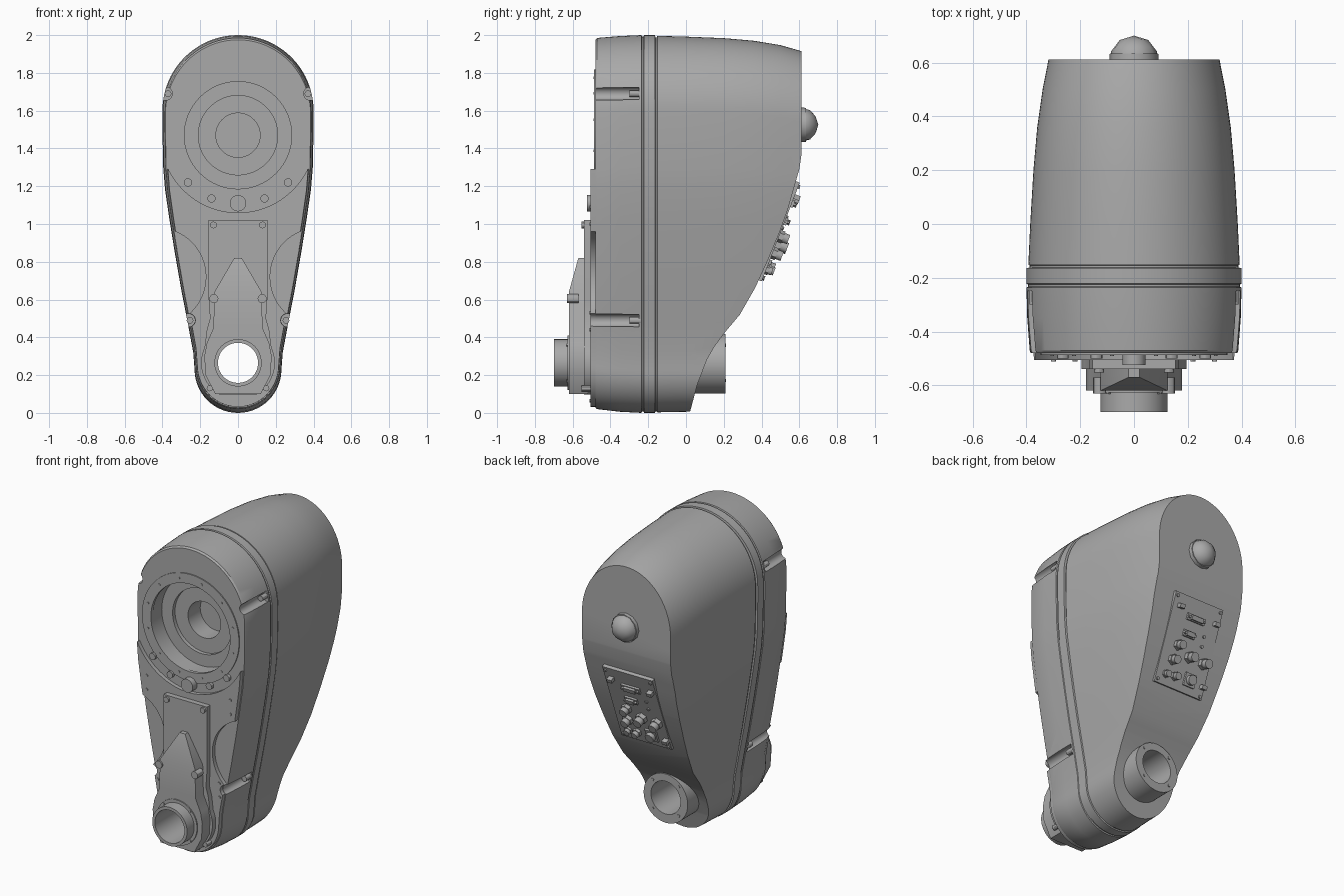
import bpy, bmesh
from math import sin, cos, pi, radians
from mathutils import Matrix, Vector

if "Cube" in bpy.data.objects:
    bpy.data.objects.remove(bpy.data.objects["Cube"], do_unlink=True)

grey = bpy.data.materials.new("housing grey")
grey.use_nodes = True
grey.diffuse_color = (0.4, 0.4, 0.4, 1)
grey.node_tree.nodes["Principled BSDF"].inputs["Base Color"].default_value = (0.4, 0.4, 0.4, 1)
parts = []
HUB_Z, BORE_Z = 0.265, 1.47


def make(name, bm):
    bmesh.ops.recalc_face_normals(bm, faces=bm.faces)
    mesh = bpy.data.meshes.new(name)
    bm.to_mesh(mesh)
    bm.free()
    mesh.materials.append(grey)
    ob = bpy.data.objects.new(name, mesh)
    bpy.context.collection.objects.link(ob)
    parts.append(ob)
    return ob


def loft(name, sections):
    """Skin closed loops of equal length and cap both ends."""
    bm = bmesh.new()
    rows = [[bm.verts.new(p) for p in s] for s in sections]
    for a, b in zip(rows, rows[1:]):
        for i in range(len(a)):
            j = (i + 1) % len(a)
            bm.faces.new((a[i], a[j], b[j], b[i]))
    bm.faces.new(rows[0])
    bm.faces.new(rows[-1])
    return make(name, bm)


def prism(name, pts, y0, y1):
    return loft(name, [[(x, y, z) for x, z in pts] for y in (y0, y1)])


def rod(name, r, y0, y1, x=0, z=0, seg=64, r_back=None):
    bm = bmesh.new()
    m = Matrix.Translation((x, (y0 + y1) / 2, z)) @ Matrix.Rotation(radians(-90), 4, 'X')
    bmesh.ops.create_cone(bm, cap_ends=True, segments=seg, radius1=r,
                          radius2=r_back or r, depth=y1 - y0, matrix=m)
    return make(name, bm)


def box(name, size, matrix):
    bm = bmesh.new()
    bmesh.ops.create_cube(bm, size=1, matrix=matrix @ Matrix.Diagonal((*size, 1)))
    return make(name, bm)


def cut(target, *cutters):
    bpy.context.view_layer.objects.active = target
    for c in cutters:
        mod = target.modifiers.new("cut", 'BOOLEAN')
        mod.operation, mod.solver, mod.object = 'DIFFERENCE', 'EXACT', c
        bpy.ops.object.modifier_apply(modifier=mod.name)
        parts.remove(c)
        bpy.data.objects.remove(c, do_unlink=True)


def mirrored(right):
    """Close a right-hand outline with its mirror image."""
    return right + [(-x, z) for x, z in reversed(right) if x > 0.001]


def arc(cz, r, a0, a1, n):
    return [(r * cos(radians(a0 + (a1 - a0) * i / n)),
             cz + r * sin(radians(a0 + (a1 - a0) * i / n))) for i in range(n + 1)]


side = [(0.4, 1.5), (0.396, 1.3), (0.386, 1.18), (0.364, 1.03), (0.335, 0.85),
        (0.3, 0.65), (0.265, 0.47), (0.237, 0.32)]
TEARDROP = mirrored(arc(1.6, 0.4, 90, 0, 20) + side + arc(0.23, 0.23, 0, -90, 14))


def outline(y, width, top, bottom):
    s = width / 0.4
    return [(x * s, y, bottom + z * (top - bottom) / 2) for x, z in TEARDROP]


def hole(name, r, y1, x=0, z=BORE_Z):
    return rod(name, r, -1, y1, x, z)


# Main housing: front shell, seam grooves, belt and tapering rear shell
body = loft("housing", [outline(*s) for s in (
    (-0.48, 0.384, 1.975, 0.027), (-0.47, 0.388, 1.985, 0.02), (-0.35, 0.397, 1.995, 0.006),
    (-0.236, 0.4, 2, 0), (-0.233, 0.394, 1.992, 0.007), (-0.225, 0.394, 1.992, 0.007),
    (-0.222, 0.4, 2, 0), (-0.164, 0.4, 2, 0), (-0.162, 0.388, 1.988, 0.008),
    (-0.154, 0.388, 1.988, 0.008), (-0.152, 0.393, 1.996, 0.003), (0, 0.386, 1.992, 0.006),
    (0.2, 0.374, 1.984, 0.012), (0.36, 0.36, 1.97, 0.02), (0.5, 0.34, 1.947, 0.03),
    (0.612, 0.318, 1.915, 0.04))])

# Curved underside of the rear shell
back = [(0.625, 1.44), (0.61, 1.36), (0.6, 1.29), (0.577, 1.21), (0.54, 1.08), (0.497, 0.96),
        (0.43, 0.8), (0.365, 0.66), (0.285, 0.52), (0.205, 0.425), (0.15, 0.35), (0.11, 0.28),
        (0.06, 0.15), (0.02, 0), (0.02, -0.2), (1, -0.2), (1, 1.44)]
cut(body, loft("back_cutter", [[(x, y, z) for y, z in back] for x in (-1, 1)]))

# Stepped bore and through hole
cut(body, hole("bore", 0.288, -0.37), hole("bore_step", 0.21, -0.345),
    hole("bore_centre", 0.117, -0.22), hole("through", 0.112, 1, 0, HUB_Z))

# Raised lower front face with scalloped sides
face = loft("lower_front_face", [outline(y, w, 1.97, 0.032) for y, w in ((-0.506, 0.375), (-0.46, 0.381))])
cut(face, box("top_trim", (2, 1, 1), Matrix.Translation((0, -0.5, 1.79))),
    hole("round_trim", 0.41, 0), hole("through", 0.112, 1, 0, HUB_Z))
for s in (-1, 1):
    cut(face, hole("scallop", 0.26, 0, s * 0.43, 0.72), hole("slot", 0.036, 0, s * 0.262, 0.49))
    for x, z in ((0.382, 1.69), (0.262, 0.49)):
        cut(body, hole("slot", 0.034, -0.25, s * x, z))
        rod("slot_bolt", 0.018, -0.3, -0.24, s * x * 0.97, z, 12)

# Bearing ring around the bore
ring = rod("bearing_ring", 0.348, -0.487, -0.465, 0, BORE_Z)
cut(ring, hole("ring_hole", 0.284, 0))
for i in range(12):
    a = 2 * pi * (i + 0.5) / 12
    rod("ring_screw", 0.007, -0.49, -0.48, 0.315 * cos(a), BORE_Z + 0.315 * sin(a), 8)

# Front cover plate
cover = prism("cover_plate", mirrored(
    [(0.155, 1.02), (0.155, 0.6), (0.148, 0.5), (0.165, 0.44)] + arc(HUB_Z, 0.195, 25, -60, 12)),
    -0.54, -0.48)

# Raised gabled cover with sloping roof
raised = prism("raised_cover", mirrored(
    [(0.02, 0.82), (0.125, 0.64), (0.13, 0.45), (0.165, 0.37), (0.178, 0.3), (0.172, 0.2), (0.12, 0.1)]),
    -0.62, -0.52)
bm = bmesh.new()
bm.from_mesh(raised.data)
res = bmesh.ops.bisect_plane(bm, geom=bm.verts[:] + bm.edges[:] + bm.faces[:],
                             plane_co=(0, -0.57, 0.82), plane_no=(0, -0.18, 0.05), clear_outer=True)
bmesh.ops.edgeloop_fill(bm, edges=[e for e in res["geom_cut"] if isinstance(e, bmesh.types.BMEdge)])
bmesh.ops.recalc_face_normals(bm, faces=bm.faces)
bm.to_mesh(raised.data)
bm.free()

# Hollow shaft: front spout, front collar and rear boss
spout = rod("front_spout", 0.125, -0.7, -0.47, 0, HUB_Z)
collar = rod("front_collar", 0.145, -0.627, -0.6, 0, HUB_Z)
boss = rod("rear_boss", 0.158, -0.1, 0.208, 0, HUB_Z - 0.005)
liner = rod("shaft_liner", 0.118, -0.5, 0.2, 0, HUB_Z)
for ob in (cover, raised, spout, collar, boss, liner):
    cut(ob, hole("through", 0.106, 1, 0, HUB_Z))
for i in range(4):
    a = pi / 4 + i * pi / 2
    rod("boss_screw", 0.009, 0.2, 0.212, 0.132 * cos(a), HUB_Z + 0.132 * sin(a), 8)
    rod("collar_screw", 0.008, -0.632, -0.62, 0.135 * cos(a), HUB_Z + 0.135 * sin(a), 8)

# Locating pin and front fasteners
rod("locating_pin", 0.043, -0.525, -0.46, 0, 1.11, 32)
for s in (-1, 1):
    for x, z, r, y in ((0.265, 1.22, 0.022, -0.5), (0.14, 1.135, 0.022, -0.5),
                       (0.13, 0.995, 0.018, -0.552), (0.128, 0.605, 0.024, -0.63),
                       (0.15, 0.13, 0.016, -0.552), (0.3, 1.09, 0.009, -0.512),
                       (0.3, 1, 0.009, -0.512), (0.22, 0.53, 0.009, -0.512),
                       (0.22, 0.44, 0.009, -0.512), (0.07, 0.065, 0.009, -0.512)):
        rod("front_screw", r, y, y + 0.06, s * x, z, 12)

# Rear knob with a coarse dome
rod("knob_base", 0.092, 0.6, 0.635, 0, 1.525, 12, 0.09)
bm = bmesh.new()
bmesh.ops.create_icosphere(bm, subdivisions=2, radius=0.09,
                           matrix=Matrix.Translation((0, 0.615, 1.525)) @ Matrix.Diagonal((1, 0.95, 1, 1)))
make("knob_dome", bm)

# Connector panel on the sloping back
up = Vector((0, 0.36, 0.933)).normalized()
out = Vector((0, 0.933, -0.36)).normalized()
PANEL = Matrix((Vector((-1, 0, 0)), up, out)).transposed().to_4x4()
PANEL.translation = (0, 0.495, 0.96)
W, H = 0.36, 0.56


def spot(a, b, lift):
    return PANEL @ Matrix.Translation(((a - 0.5) * W, (0.5 - b) * H, lift))


def stud(name, a, b, r, height, seg):
    bm = bmesh.new()
    bmesh.ops.create_cone(bm, cap_ends=True, segments=seg, radius1=r, radius2=r,
                          depth=height, matrix=spot(a, b, height / 2))
    make(name, bm)


box("connector_panel", (W, H, 0.03), spot(0.5, 0.5, -0.008))
for a, b, w in ((0.5, 0.21, 0.13), (0.44, 0.39, 0.085)):
    box("wide_socket_flange", (w, 0.04, 0.02), spot(a, b, 0.01))
    box("wide_socket", (w * 0.65, 0.028, 0.03), spot(a, b, 0.02))
    for s in (-1, 1):
        stud("socket_screw", a + s * w * 0.42 / W, b, 0.009, 0.032, 6)
for a, b, r, h in ((0.29, 0.54, 0.033, 0.06), (0.25, 0.71, 0.033, 0.06), (0.56, 0.62, 0.036, 0.07),
                   (0.86, 0.63, 0.036, 0.07), (0.19, 0.88, 0.026, 0.04), (0.37, 0.87, 0.028, 0.05)):
    stud("round_connector_nut", a, b, r, h * 0.5, 6)
    stud("round_connector", a, b, r * 0.78, h, 20)
box("square_socket_flange", (0.08, 0.08, 0.02), spot(0.67, 0.85, 0.01))
stud("square_socket_barrel", 0.67, 0.85, 0.03, 0.045, 20)
for a, b in ((0.14, 0.14), (0.91, 0.18), (0.95, 0.87)):
    box("latch", (0.035, 0.025, 0.04), spot(a, b, 0.018))
for a, b in ((0.75, 0.35), (0.75, 0.46), (0.05, 0.04), (0.95, 0.04), (0.05, 0.96), (0.95, 0.97)):
    stud("panel_screw", a, b, 0.01, 0.016, 8)

# Smooth shading with crisp edges
bpy.ops.object.select_all(action='DESELECT')
for ob in parts:
    ob.select_set(True)
bpy.context.view_layer.objects.active = body
bpy.ops.object.shade_smooth_by_angle(angle=radians(30))
